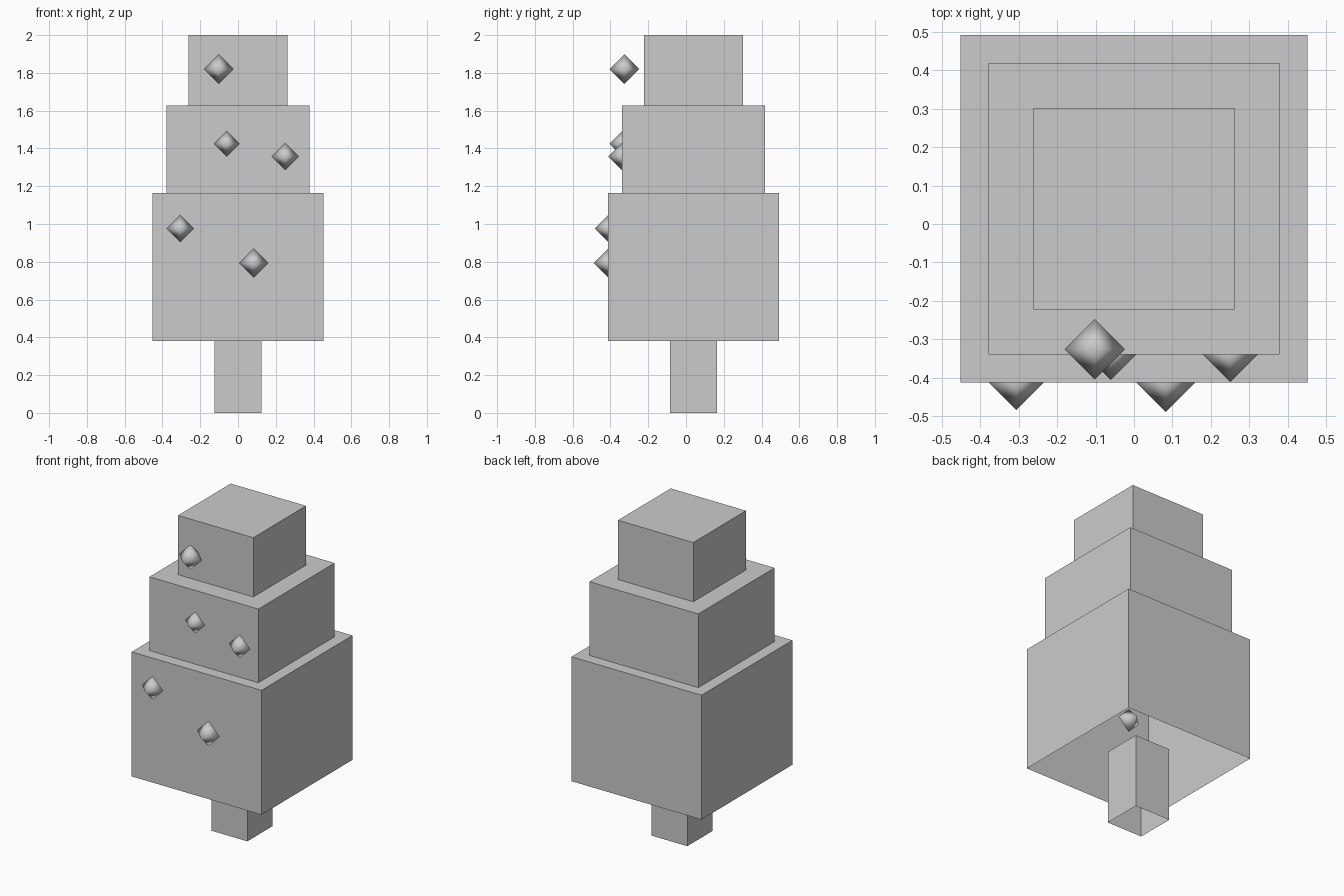
import bpy, bmesh
from mathutils import Matrix

if "Cube" in bpy.data.objects:
    bpy.data.objects.remove(bpy.data.objects["Cube"])

CY = 0.04  # the tree axis sits slightly behind the origin


def finish(bm, name, smooth=False):
    mesh = bpy.data.meshes.new(name)
    for f in bm.faces:
        f.smooth = smooth
    bm.to_mesh(mesh)
    bm.free()
    obj = bpy.data.objects.new(name, mesh)
    bpy.context.collection.objects.link(obj)
    return obj


def open_box(name, half, z0, z1, top=True):
    """Square block with an open underside."""
    bm = bmesh.new()
    m = Matrix.Translation((0, CY, (z0 + z1) / 2)) @ Matrix.Diagonal((2 * half, 2 * half, z1 - z0, 1))
    bmesh.ops.create_cube(bm, size=1, matrix=m)
    bm.normal_update()
    drop = [f for f in bm.faces if f.normal.z < -0.5 or (not top and f.normal.z > 0.5)]
    bmesh.ops.delete(bm, geom=drop, context='FACES')
    return finish(bm, name)


def ornament(name, x, y, z, r):
    """Eight-sided bauble, smooth shaded."""
    bm = bmesh.new()
    bmesh.ops.create_uvsphere(bm, u_segments=4, v_segments=2, radius=r,
                              matrix=Matrix.Translation((x, y, z)))
    return finish(bm, name, smooth=True)


# Trunk runs a little way up inside the lowest tier
open_box("trunk", 0.124, 0.0, 0.465, top=False)

# Foliage tiers
open_box("lower_tier", 0.452, 0.38, 1.163)
open_box("middle_tier", 0.379, 1.163, 1.627)
open_box("upper_tier", 0.262, 1.627, 2.0)

# Ornaments on the front
baubles = [
    (0.083, -0.412, 0.793, 0.077),
    (-0.306, -0.412, 0.976, 0.072),
    (-0.06, -0.338, 1.425, 0.068),
    (0.25, -0.338, 1.358, 0.073),
    (-0.102, -0.326, 1.82, 0.079),
]
for i, b in enumerate(baubles, 1):
    ornament(f"ornament_{i}", *b)
